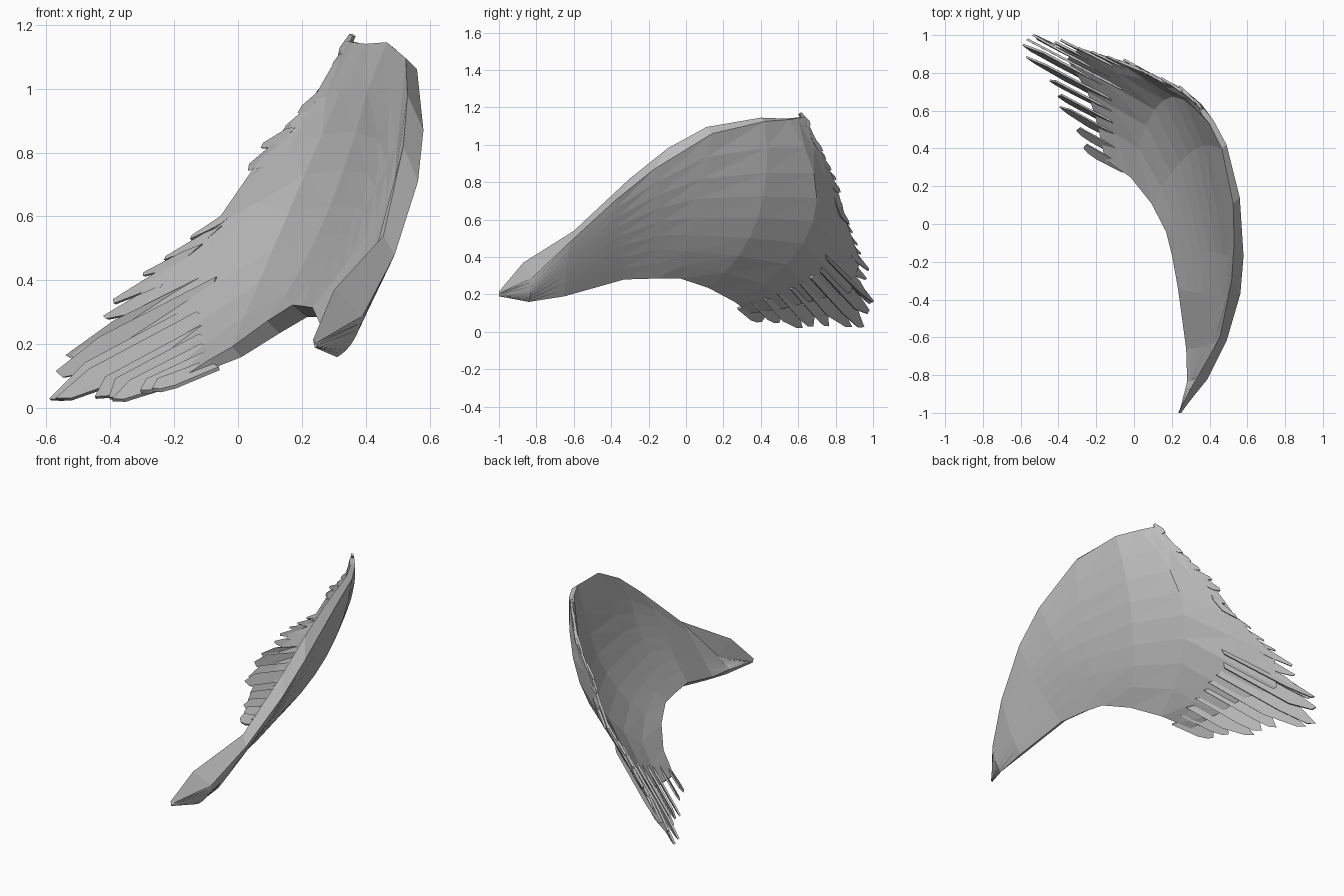
import bpy, bmesh, math, random
from mathutils import Vector as V

if "Cube" in bpy.data.objects:
    bpy.data.objects.remove(bpy.data.objects["Cube"])

random.seed(4)
grey = bpy.data.materials.new("feather_grey")
grey.diffuse_color = (0.5, 0.5, 0.5, 1)
grey.use_nodes = True
grey.node_tree.nodes["Principled BSDF"].inputs["Base Color"].default_value = grey.diffuse_color
N = 8  # divisions from lower edge to upper edge


def finish(bm, name):
    bmesh.ops.recalc_face_normals(bm, faces=bm.faces)
    me = bpy.data.meshes.new(name)
    bm.to_mesh(me)
    bm.free()
    me.materials.append(grey)
    ob = bpy.data.objects.new(name, me)
    bpy.context.collection.objects.link(ob)
    return ob


def arc(a, m, b):
    # curve through lower, middle and upper points
    a, m, b = V(a), V(m), V(b)
    c = 2 * m - (a + b) / 2
    return [a * (1 - t) ** 2 + c * 2 * t * (1 - t) + b * t * t
            for t in (i / N for i in range(N + 1))]


def sample(pts, u):
    # point at fraction u along a row of points
    f = min(max(u, 0), 1) * (len(pts) - 1)
    i = min(int(f), len(pts) - 2)
    return pts[i].lerp(pts[i + 1], f - i)


# Wing cross-sections from the narrow tip to the feather roots
sections = [arc(*s) for s in (
    ((.24, -1, .19), (.25, -1, .195), (.24, -1, .21)),
    ((.31, -.84, .16), (.36, -.83, .21), (.39, -.82, .29)),
    ((.32, -.65, .19), (.415, -.64, .335), (.49, -.62, .48)),
    ((.28, -.33, .28), (.45, -.365, .51), (.563, -.37, .71)),
    ((.25, -.16, .285), (.445, -.135, .59), (.58, -.17, .87)),
    ((.215, -.03, .285), (.415, .04, .61), (.56, .14, 1.06)),
    ((.13, .12, .235), (.335, .385, .61), (.49, .42, 1.125)),
    ((.01, .26, .16), (.19, .68, .59), (.42, .55, 1.135)),
)]
# Inner points of the leading edge, one for each section above
rim = [V(p) for p in ((.235, -1, .215), (.30, -.87, .37), (.455, -.60, .54),
                      (.517, -.30, .82), (.53, -.10, .98), (.525, .11, 1.095),
                      (.465, .40, 1.145), (.40, .53, 1.14))]
# Trailing edge where the feather ends lie
trailing = [V(p) for p in (
    (-.27, .41, .05), (-.33, .56, .03), (-.42, .71, .02), (-.50, .84, .03),
    (-.57, .97, .05), (-.50, .99, .17), (-.36, .97, .35), (-.20, .91, .48),
    (-.03, .87, .61), (.05, .82, .78), (.17, .77, .90), (.28, .71, 1.02),
    (.34, .65, 1.15))]
roots = sections[-1]
edge = [sample(trailing, j / N) for j in range(N + 1)]
# The shell stops early low down, where the feathers spread apart
ends = [.56 if j < 3 else .72 if j == 3 else .87 for j in range(N + 1)]
sections.append([r.lerp(t, e * .55) for r, t, e in zip(roots, edge, ends)])
sections.append([r.lerp(t, e) for r, t, e in zip(roots, edge, ends)])
thickness = (.012, .05, .055, .06, .06, .06, .055, .045, .03, .014)

# Curved wing shell: outer skin, offset inner skin, closed rim
bm = bmesh.new()
outer = [[bm.verts.new(p) for p in s] for s in sections]
inner = []
for i, s in enumerate(sections):
    row = []
    for j, p in enumerate(s):
        along = sections[min(i + 1, len(sections) - 1)][j] - sections[max(i - 1, 0)][j]
        across = s[min(j + 1, N)] - s[max(j - 1, 0)]
        n = along.cross(across).normalized()
        if n.x < 0 and n.y < 0:
            n = -n
        q = rim[i] if j == N and i < len(rim) else p - n * thickness[i]
        row.append(bm.verts.new(q))
    inner.append(row)
M = len(sections) - 1
for i in range(M):
    for j in range(N):
        for g in (outer, inner):
            a, b, c, d = g[i][j], g[i + 1][j], g[i + 1][j + 1], g[i][j + 1]
            bm.faces.new((a, b, c))
            bm.faces.new((a, c, d))
    for j in (0, N):
        bm.faces.new((outer[i][j], outer[i + 1][j], inner[i + 1][j], inner[i][j]))
for i in (0, M):
    for j in range(N):
        bm.faces.new((outer[i][j], outer[i][j + 1], inner[i][j + 1], inner[i][j]))
finish(bm, "wing_shell")


def feather_row(name, count, span, start, reach, width, tilt):
    # overlapping tapered blades, each a thin plate turned about its length
    bm = bmesh.new()
    for k in range(count):
        lo, hi = span
        u = lo + (hi - lo) * k / (count - 1)
        a, tip = sample(roots, u), sample(trailing, u)
        side = (sample(trailing, u + .04) - sample(trailing, u - .04)).normalized()
        d = tip - a
        n = d.cross(side).normalized()
        if n.x < 0:
            n = -n
        flat = side * math.cos(tilt) - n * math.sin(tilt)
        up = n * math.cos(tilt) + side * math.sin(tilt)
        r = reach + random.uniform(-.06, .05)
        w = width * random.uniform(.8, 1.2)
        skew = random.uniform(-.3, .3) * w
        shape = ((start, -w * .5), (.80, -w * .6), (r - .04, -w * .35 + skew),
                 (r, skew), (.84, w * .6), (start, w * .5))
        pts = [a + d * f + flat * s - n * (.009 + .005 * (k % 2)) for f, s in shape]
        top = [bm.verts.new(p + up * .006) for p in pts]
        low = [bm.verts.new(p - up * .006) for p in pts]
        bm.faces.new(top)
        bm.faces.new(low[::-1])
        for i in range(6):
            j = (i + 1) % 6
            bm.faces.new((top[i], low[i], low[j], top[j]))
    finish(bm, name)


# Spread lower feathers, then closely packed upper feathers
feather_row("lower_feathers", 9, (.0, .42), .3, 1.02, .09, math.radians(25))
feather_row("upper_feathers", 15, (.42, .99), .7, 1.0, .085, math.radians(5))
